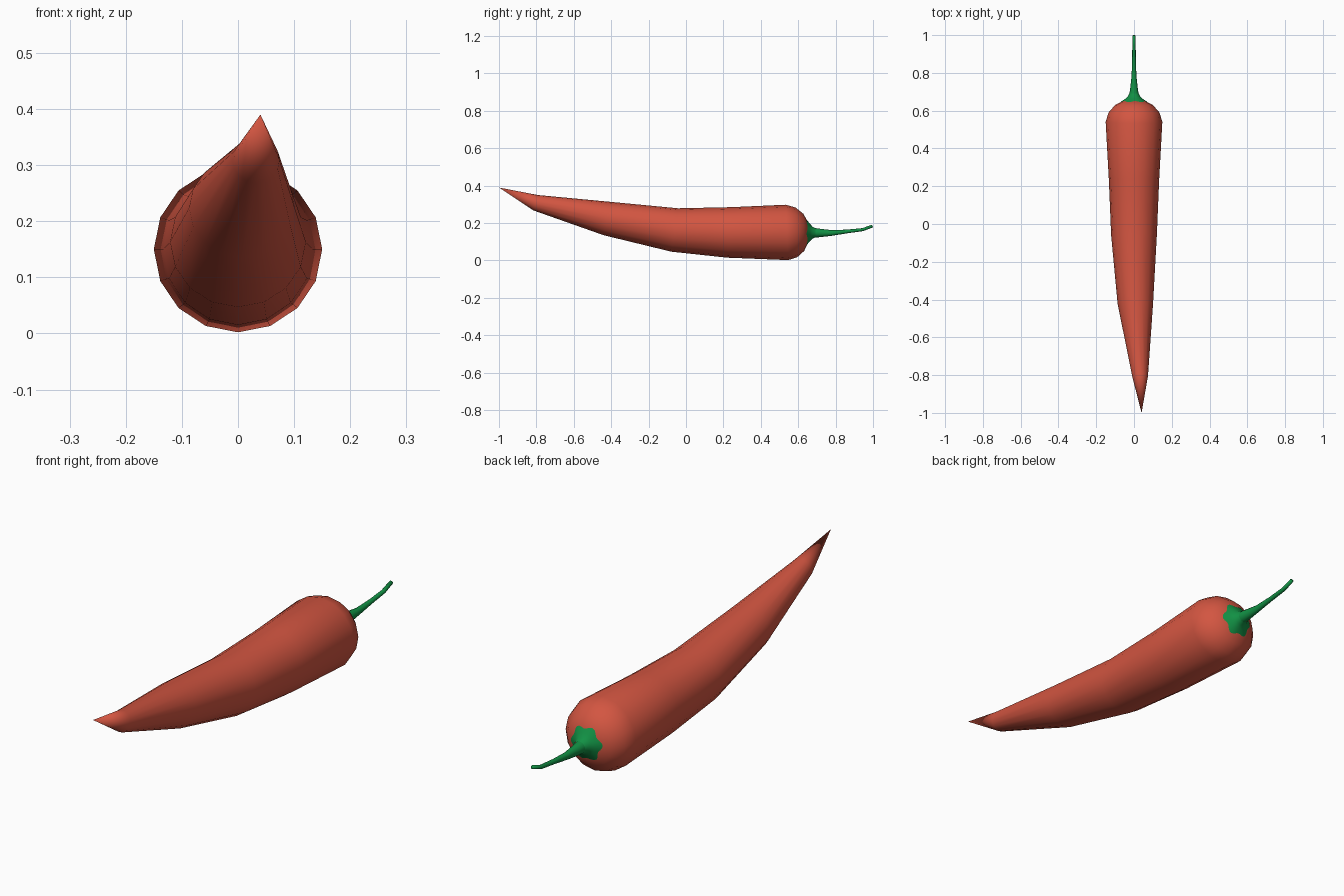
import bpy, bmesh, math
from math import cos, sin, pi

if "Cube" in bpy.data.objects:
    bpy.data.objects.remove(bpy.data.objects["Cube"])


def material(name, rgb):
    m = bpy.data.materials.new(name)
    m.diffuse_color = (*rgb, 1)
    m.use_nodes = True
    m.node_tree.nodes["Principled BSDF"].inputs["Base Color"].default_value = m.diffuse_color
    return m


RED = material("pepper red", (0.65, 0.092, 0.053))
GREEN = material("stem green", (0.006, 0.28, 0.058))


def loft(name, rings, sides, mat, tip=None, cap=None, lobes=None):
    """Skin rings (x, y, z, half width, half height, tilt) running along y."""
    bm = bmesh.new()
    loops = []
    for i, (x, y, z, rx, rz, tilt) in enumerate(rings):
        loop = []
        for k in range(sides):
            a = 2 * pi * k / sides
            f, dy = lobes(i, a) if lobes else (1, 0)
            loop.append(bm.verts.new((x + rx * f * cos(a),
                                      y + dy + tilt * sin(a),
                                      z + rz * f * sin(a))))
        loops.append(loop)
    for a, b in zip(loops, loops[1:]):
        for k in range(sides):
            n = (k + 1) % sides
            bm.faces.new((a[k], a[n], b[n], b[k]))
    for point, loop in ((tip, loops[0]), (cap, loops[-1])):
        if point:
            v = bm.verts.new(point)
            for k in range(sides):
                bm.faces.new((v, loop[k], loop[(k + 1) % sides]))
    bmesh.ops.recalc_face_normals(bm, faces=bm.faces)
    # an open shell may be recalculated inwards: the first side face must look to +x
    bm.faces.ensure_lookup_table()
    bm.normal_update()
    if bm.faces[0].normal.x < 0:
        bmesh.ops.reverse_faces(bm, faces=bm.faces)
    me = bpy.data.meshes.new(name)
    bm.to_mesh(me)
    bm.free()
    me.materials.append(mat)
    for p in me.polygons:
        p.use_smooth = True
    ob = bpy.data.objects.new(name, me)
    bpy.context.collection.objects.link(ob)
    return ob


# curved, tapering pod
loft("pepper_pod", [
    (0.032, -0.805, 0.309, 0.042, 0.041, 0.012),
    (0.007, -0.42, 0.224, 0.094, 0.089, 0.02),
    (0.000, -0.06, 0.163, 0.121, 0.116, 0.018),
    (0.000, 0.23, 0.150, 0.133, 0.135, 0.01),
    (0.000, 0.54, 0.150, 0.150, 0.148, -0.006),
    (0.000, 0.590, 0.150, 0.135, 0.133, -0.004),
    (0.000, 0.630, 0.150, 0.100, 0.099, -0.002),
    (0.000, 0.652, 0.150, 0.055, 0.055, 0),
], 16, RED, tip=(0.04, -1.0, 0.39), cap=(0, 0.658, 0.15))


# scalloped leafy collar; its wavy rim follows the shoulder of the pod
def scallop(i, a):
    if i > 0:
        return 1, 0
    w = cos(6 * a + 0.6)
    return 1 + 0.1 * w, -0.003 * w


loft("stem_collar", [
    (0, 0.648, 0.15, 0.066, 0.066, 0),
    (0, 0.663, 0.15, 0.046, 0.046, 0),
    (0, 0.676, 0.149, 0.032, 0.032, 0),
    (0, 0.692, 0.148, 0.025, 0.025, 0),
], 36, GREEN, lobes=scallop)

# thin bent stem
loft("stem", [
    (0, 0.685, 0.148, 0.025, 0.026, 0),
    (0, 0.72, 0.147, 0.020, 0.022, 0),
    (0, 0.78, 0.147, 0.013, 0.015, 0),
    (0, 0.86, 0.155, 0.010, 0.010, 0),
    (0, 0.945, 0.165, 0.009, 0.008, -0.002),
    (0, 0.997, 0.184, 0.008, 0.007, -0.003),
], 12, GREEN, cap=(0, 0.998, 0.184))
